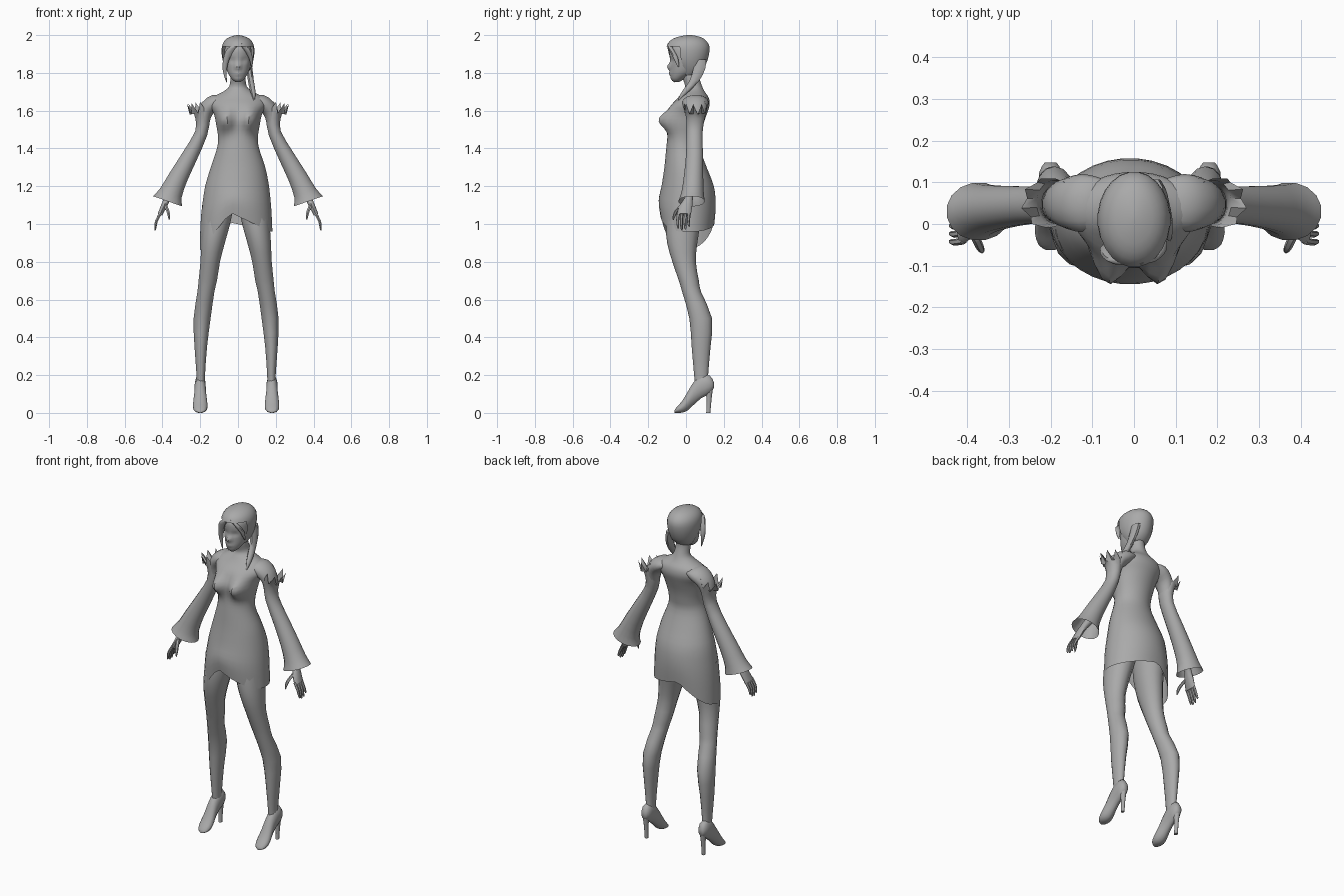
import bpy, bmesh, math
from mathutils import Vector

grey = bpy.data.materials.new("plain_grey")
grey.diffuse_color = (0.4, 0.4, 0.4, 1)


def catmull(p0, p1, p2, p3, t):
    return [0.5 * (2 * b + (c - a) * t + (2 * a - 5 * b + 4 * c - d) * t * t
                   + (3 * b - a - 3 * c + d) * t ** 3)
            for a, b, c, d in zip(p0, p1, p2, p3)]


def loft(name, rings, n=12, steps=2, mode="flat", caps=(True, True), side=1, deform=None, angle=50):
    """Skin elliptical rings (x, y, z, half_a, half_b); mode sets the ring plane."""
    pts = []
    last = len(rings) - 1
    for i in range(last):
        quad = [rings[min(max(k, 0), last)] for k in (i - 1, i, i + 1, i + 2)]
        pts += [catmull(*quad, s / steps) for s in range(steps)]
    pts.append(list(rings[-1]))
    bm = bmesh.new()
    loops = []
    for i, (x, y, z, a, b) in enumerate(pts):
        A, B = Vector((1, 0, 0)), Vector((0, 1, 0))
        if mode == "upright":
            B = Vector((0, 0, 1))
        elif mode == "tilt":
            p, q = pts[max(i - 1, 0)], pts[min(i + 1, len(pts) - 1)]
            A = Vector((p[2] - q[2], 0, q[0] - p[0])).normalized()
        ring = []
        for j in range(n):
            w = 2 * math.pi * (j + 0.5) / n
            co = Vector((x, y, z)) + A * a * math.cos(w) + B * b * math.sin(w)
            if deform:
                co = deform(co, i, j)
            ring.append(bm.verts.new((co.x * side, co.y, co.z)))
        loops.append(ring)
    for r, s in zip(loops, loops[1:]):
        for j in range(n):
            k = (j + 1) % n
            bm.faces.new((r[j], r[k], s[k], s[j]))
    if caps[0]:
        bm.faces.new(loops[0])
    if caps[1]:
        bm.faces.new(loops[-1])
    bmesh.ops.recalc_face_normals(bm, faces=bm.faces[:])
    # an open tube may come out reversed: make faces point away from its axis
    if sum(f.normal.dot(f.calc_center_median() - Vector((pts[len(pts) // 2][0] * side, *pts[len(pts) // 2][1:3])))
           for f in bm.faces) < 0:
        bmesh.ops.reverse_faces(bm, faces=bm.faces[:])
    me = bpy.data.meshes.new(name)
    bm.to_mesh(me)
    bm.free()
    me.materials.append(grey)
    ob = bpy.data.objects.new(name, me)
    bpy.context.collection.objects.link(ob)
    bpy.ops.object.select_all(action="DESELECT")
    ob.select_set(True)
    bpy.context.view_layer.objects.active = ob
    bpy.ops.object.shade_smooth_by_angle(angle=math.radians(angle))
    return ob


def section(z, rx, front, back, cx=0.0):
    return (cx, (front + back) / 2, z, rx, (back - front) / 2)


def bump(v, s):
    return math.exp(-(v / s) ** 2)


def ramp(x, pts):
    for (x0, z0), (x1, z1) in zip(pts, pts[1:]):
        if x <= x1:
            return z0 + (z1 - z0) * max(0, (x - x0) / (x1 - x0))
    return pts[-1][1]


# Dress, chest and neck, with bust and slanted, notched hem
def shape_body(co, i, j):
    x, y, z = co
    if y < 0.02:
        y -= 0.072 * bump(abs(x) - 0.065, 0.045) * bump(z - 1.55, 0.055) * min(1, (0.02 - y) / 0.06)
    if z < 1.2:
        if y < 0.01:
            hem = ramp(x, [(-0.2, 0.86), (-0.04, 1.06), (0.17, 0.96)])
        else:
            hem = ramp(x, [(-0.2, 0.87), (-0.05, 1.01), (0.17, 0.96)])
        z = 1.2 + (z - 1.2) * (1.2 - hem) / 0.2
    return Vector((x, y, z))


loft("dress_and_chest", [
    section(1.0, .193, -.135, .15, -.01), section(1.1, .187, -.145, .158, -.01),
    section(1.2, .17, -.13, .148, -.005), section(1.3, .145, -.115, .11),
    section(1.4, .112, -.105, .075), section(1.46, .106, -.098, .078),
    section(1.52, .115, -.09, .09), section(1.58, .127, -.085, .11),
    section(1.63, .15, -.075, .125), section(1.67, .135, -.042, .12),
    section(1.70, .08, -.02, .10), section(1.73, .046, -.005, .085),
    section(1.78, .04, -.02, .07), section(1.82, .038, -.02, .07)],
    n=32, steps=3, caps=(False, True), deform=shape_body)


# Face with brow, eye hollows, nose and lips
def shape_face(co, i, j):
    x, y, z = co
    if y < -0.02:
        y += 0.010 * bump(abs(x) - 0.03, 0.015) * bump(z - 1.865, 0.014)
        y -= 0.024 * bump(x, 0.011) * bump(z - 1.832, 0.018)
        y -= 0.008 * bump(x, 0.02) * bump(z - 1.795, 0.008)
    return Vector((x, y, z))


loft("face", [
    section(1.752, .014, -.066, -.035), section(1.768, .033, -.08, -.01),
    section(1.80, .054, -.084, .04), section(1.84, .066, -.084, .07),
    section(1.88, .071, -.086, .08), section(1.93, .07, -.085, .09),
    section(1.96, .05, -.05, .07)], n=32, steps=4, deform=shape_face)

# Hair cap, opened at the face
hair = loft("hair_cap", [
    section(1.79, .046, -.03, .06), section(1.82, .065, -.05, .092),
    section(1.86, .08, -.085, .112), section(1.90, .087, -.098, .123),
    section(1.94, .086, -.104, .125), section(1.97, .072, -.085, .108),
    section(1.99, .045, -.047, .078), section(2.0, .008, .005, .03)], n=24, steps=2)
bm = bmesh.new()
bm.from_mesh(hair.data)
gone = [f for f in bm.faces if f.calc_center_median().y < -0.028 and f.calc_center_median().z < 1.945
        and abs(f.calc_center_median().x) < 0.5 * (f.calc_center_median().z - 1.7)]
bmesh.ops.delete(bm, geom=gone, context="FACES")
bm.to_mesh(hair.data)
bm.free()

# Side fringe and the long tail over one shoulder
loft("fringe", [(.015, -.085, 1.955, .012, .012), (-.035, -.088, 1.93, .022, .01),
                (-.062, -.07, 1.87, .018, .014), (-.07, -.06, 1.81, .011, .012),
                (-.06, -.06, 1.75, .002, .002)], n=8, steps=3)
loft("short_fringe", [(.01, -.085, 1.955, .01, .01), (.042, -.08, 1.93, .018, .012),
                      (.068, -.055, 1.88, .012, .014), (.073, -.04, 1.83, .003, .004)], n=8, steps=2)
loft("hair_tail", [(.05, .075, 1.87, .02, .035), (.06, .07, 1.82, .018, .034),
                   (.068, .045, 1.76, .017, .028), (.077, .005, 1.71, .016, .022),
                   (.083, -.025, 1.675, .009, .012), (.085, -.04, 1.65, .002, .002)], n=8, steps=2)


# Jagged upper edge of each sleeve
def ruffle(co, i, j):
    if i == 0:
        out = co.x - 0.18
        tip = 0.035 if j % 2 else -0.02
        return co + Vector((0.25 * out + 0.4 * max(tip, 0) * (out > 0), 0, tip))
    return co


for side, word in ((1, "left"), (-1, "right")):
    # Bare shoulder and upper arm
    loft(word + "_shoulder", [
        (.08, .05, 1.655, .025, .06), (.12, .05, 1.645, .042, .07), (.16, .05, 1.615, .043, .062),
        (.18, .05, 1.57, .038, .05), (.19, .045, 1.5, .032, .04)],
        n=14, mode="tilt", side=side)
    # Flared sleeve
    loft(word + "_sleeve", [
        (.195, .05, 1.61, .048, .06), (.187, .05, 1.56, .039, .05), (.195, .045, 1.48, .034, .043),
        (.255, .045, 1.36, .043, .046), (.315, .04, 1.25, .052, .052), (.355, .035, 1.165, .063, .06),
        (.372, .03, 1.12, .083, .07)],
        n=16, mode="tilt", caps=(False, False), side=side, deform=ruffle)
    # Hand
    loft(word + "_palm", [
        (.33, .03, 1.2, .025, .025), (.37, .015, 1.14, .018, .022), (.39, .0, 1.1, .017, .034),
        (.413, -.012, 1.05, .013, .038)], n=10, mode="tilt", side=side)
    for k in range(4):
        y = -.04 + k * .019
        tip = (.975, .966, .97, .985)[k]
        loft(f"{word}_finger_{k + 1}", [
            (.408, y, 1.06, .009, .009), (.43, y - .004, 1.02, .008, .008), (.438, y - .002, tip + .01, .006, .006),
            (.439, y, tip, .002, .002)], n=6, mode="tilt", side=side)
    loft(word + "_thumb", [
        (.385, -.02, 1.1, .011, .013), (.372, -.05, 1.07, .01, .01), (.366, -.062, 1.045, .008, .008),
        (.364, -.068, 1.02, .002, .002)], n=6, side=side)
    # Leg; the lower body sits slightly off centre
    ox = -.01 * side
    legs = [(.095, .0, 1.1, .085, .1), (.105, -.015, 1.0, .075, .092), (.122, -.02, .9, .064, .08),
            (.137, -.01, .8, .053, .062), (.15, .015, .7, .05, .053), (.16, .03, .64, .046, .05),
            (.18, .078, .5, .046, .06), (.187, .08, .35, .034, .05), (.187, .08, .2, .023, .037),
            (.188, .085, .15, .024, .038)]
    loft(word + "_leg", [(x + ox, *r) for x, *r in legs], n=14, side=side)
    # High-heeled shoe: rings run from heel to toe as (y, bottom, top, half width)
    shoe = [(.147, .13, .165, .015), (.125, .10, .2, .028), (.08, .075, .2, .03), (.04, .04, .165, .031),
            (.01, .012, .115, .036), (-.02, .0, .065, .039), (-.05, .0, .03, .03), (-.062, .0, .012, .012)]
    loft(word + "_shoe", [(.19 + ox, y, (lo + hi) / 2, w, (hi - lo) / 2) for y, lo, hi, w in shoe],
         n=12, mode="upright", side=side,
         deform=lambda co, i, j: Vector((co.x, co.y, max(co.z, 0))))
    loft(word + "_heel", [(.19 + ox, .122, .14, .02, .024), (.19 + ox, .122, .07, .012, .014),
                          (.19 + ox, .118, 0, .01, .012)], n=8, side=side)
